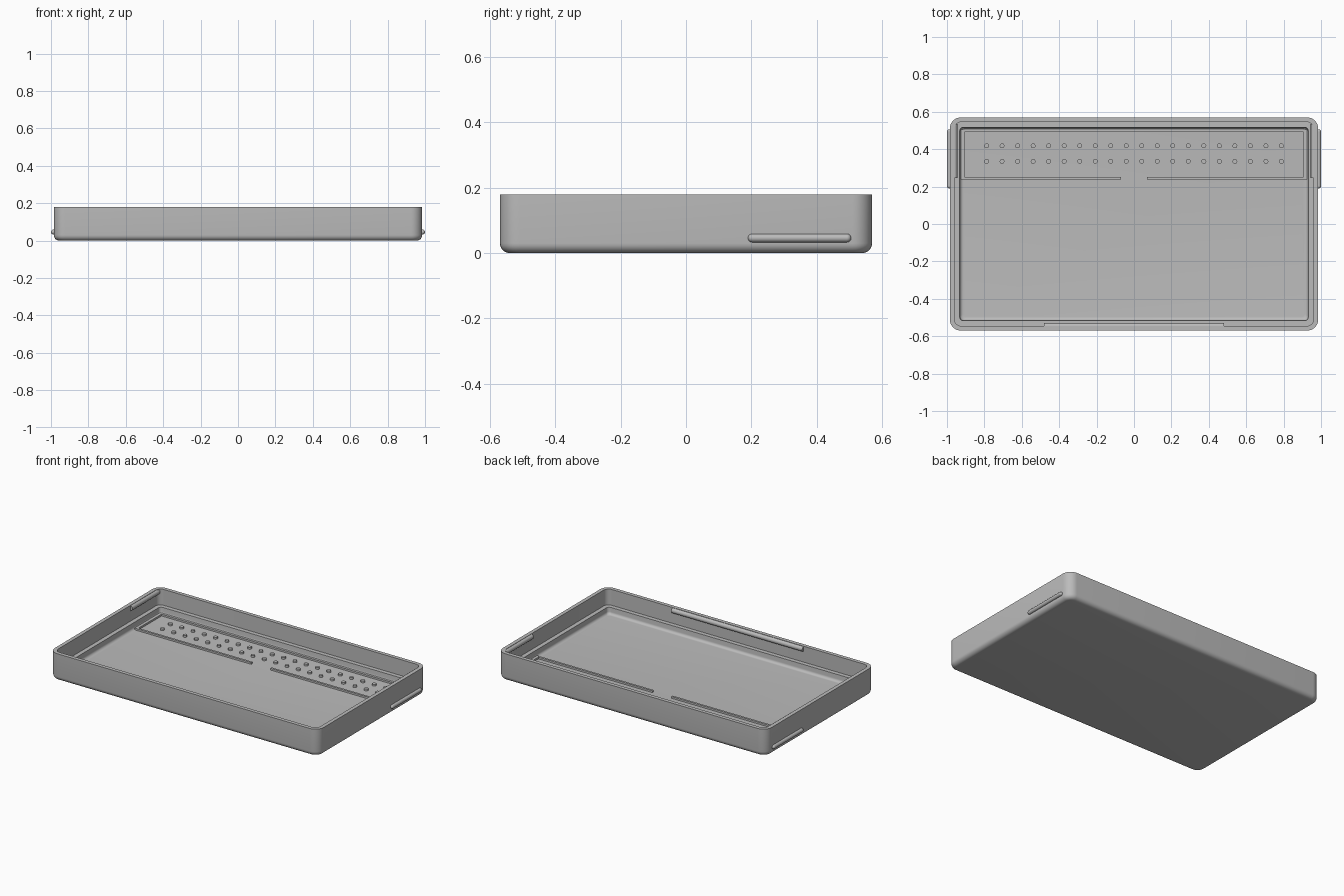
import bpy, bmesh, math
from mathutils import Matrix, Vector

old = bpy.data.objects.get("Cube")
if old:
    bpy.data.objects.remove(old, do_unlink=True)

grey = bpy.data.materials.new("matte grey plastic")
grey.use_nodes = True
colour = (0.5, 0.5, 0.5, 1)
grey.diffuse_color = colour
grey.node_tree.nodes["Principled BSDF"].inputs["Base Color"].default_value = colour

HALF_X, HALF_Y, HEIGHT, FLOOR, CORNER = 0.985, 0.57, 0.18, 0.03, 0.06


def finish(name, bm):
    bmesh.ops.recalc_face_normals(bm, faces=bm.faces)
    mesh = bpy.data.meshes.new(name)
    bm.to_mesh(mesh)
    bm.free()
    mesh.materials.append(grey)
    obj = bpy.data.objects.new(name, mesh)
    bpy.context.collection.objects.link(obj)
    bpy.ops.object.select_all(action="DESELECT")
    obj.select_set(True)
    bpy.context.view_layer.objects.active = obj
    bpy.ops.object.shade_smooth_by_angle(angle=math.radians(35))
    return obj


def rounded_ring(bm, inset, z, steps=8):
    """Rounded rectangle loop, set in from the outer walls."""
    r = max(CORNER - inset, 0.02)
    cx, cy = HALF_X - inset - r, HALF_Y - inset - r
    ring = []
    for q, (sx, sy) in enumerate([(1, 1), (-1, 1), (-1, -1), (1, -1)]):
        for i in range(steps + 1):
            a = (q + i / steps) * math.pi / 2
            ring.append(bm.verts.new((sx * cx + r * math.cos(a), sy * cy + r * math.sin(a), z)))
    return ring


def box(bm, x0, x1, y0, y1, z0, z1):
    size = Matrix.Diagonal((x1 - x0, y1 - y0, z1 - z0, 1))
    place = Matrix.Translation(((x0 + x1) / 2, (y0 + y1) / 2, (z0 + z1) / 2))
    bmesh.ops.create_cube(bm, size=1, matrix=place @ size)


def bar(name, start, end, radius, round_ends):
    """Round bar between two points, with flat or domed ends."""
    start, end = Vector(start), Vector(end)
    axis = end - start
    turn = axis.to_track_quat("Z", "Y").to_matrix().to_4x4()
    bm = bmesh.new()
    bmesh.ops.create_cone(bm, cap_ends=True, segments=24, radius1=radius, radius2=radius,
                          depth=axis.length, matrix=Matrix.Translation((start + end) / 2) @ turn)
    if round_ends:
        for p in (start, end):
            bmesh.ops.create_uvsphere(bm, u_segments=24, v_segments=12, radius=radius,
                                      matrix=Matrix.Translation(p) @ turn)
    return finish(name, bm)


# Tray: filleted base, straight walls, inner ledge and filleted pocket
def fillet(inset, z, r, inner):
    pts = []
    for i in range(7):
        a = i / 6 * math.pi / 2
        if inner:
            pts.append((inset + r * (1 - math.cos(a)), z + r * (1 - math.sin(a))))
        else:
            pts.append((inset + r * (1 - math.sin(a)), z + r * (1 - math.cos(a))))
    return pts


profile = fillet(0, 0, 0.03, False)
profile += [(0, HEIGHT), (0.025, HEIGHT), (0.025, 0.075), (0.053, 0.075)]
profile += fillet(0.055, FLOOR, 0.018, True)
bm = bmesh.new()
rings = [rounded_ring(bm, inset, z) for inset, z in profile]
for a, b in zip(rings, rings[1:]):
    for i in range(len(a)):
        j = (i + 1) % len(a)
        bm.faces.new((a[i], a[j], b[j], b[i]))
bm.faces.new(rings[0])
bm.faces.new(rings[-1])
finish("tray", bm)

# Low rails framing the rear part of the floor
bm = bmesh.new()
for s in (-1, 1):
    lo, hi = sorted((s * 0.07, s * 0.91))
    box(bm, lo, hi, 0.238, 0.252, FLOOR - 0.005, FLOOR + 0.012)
    lo, hi = sorted((s * 0.905, s * 0.925))
    box(bm, lo, hi, 0.238, 0.505, FLOOR - 0.005, FLOOR + 0.012)
box(bm, -0.91, 0.91, 0.492, 0.508, FLOOR - 0.005, FLOOR + 0.012)
finish("floor_rails", bm)

# Two rows of small pegs
bm = bmesh.new()
for col in range(20):
    for y in (0.335, 0.418):
        at = Matrix.Translation(((col - 9.5) * 0.083, y, FLOOR + 0.004))
        bmesh.ops.create_cone(bm, cap_ends=True, segments=12, radius1=0.013, radius2=0.013,
                              depth=0.016, matrix=at)
finish("floor_pegs", bm)

# Snap ridges inside the rim
bar("front_snap_ridge", (-0.48, -0.547, 0.161), (0.48, -0.547, 0.161), 0.017, False)
for s, side in ((1, "left"), (-1, "right")):
    bar(side + "_snap_ridge", (s * 0.962, 0.245, 0.161), (s * 0.962, 0.535, 0.161), 0.017, False)
    # Grip ridges outside the walls
    bar(side + "_grip", (s * 0.987, 0.203, 0.046), (s * 0.987, 0.493, 0.046), 0.013, True)
